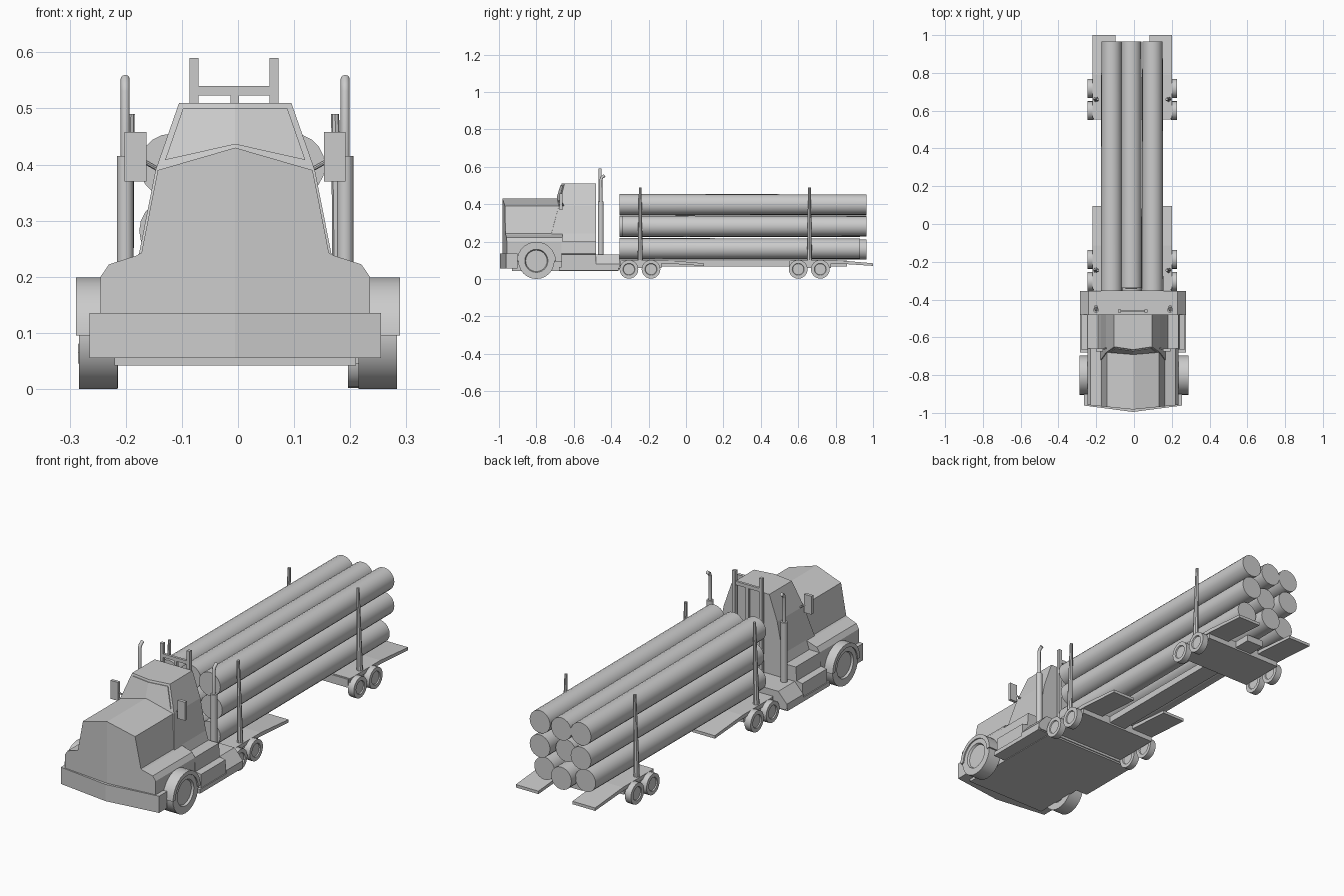
import bpy, bmesh, math
from mathutils import Matrix, Vector

if "Cube" in bpy.data.objects:
    bpy.data.objects.remove(bpy.data.objects["Cube"])

CX = -0.005  # centre line of the truck


def finish(name, bm, smooth=False):
    bmesh.ops.recalc_face_normals(bm, faces=bm.faces)
    me = bpy.data.meshes.new(name)
    bm.to_mesh(me)
    bm.free()
    ob = bpy.data.objects.new(name, me)
    bpy.context.collection.objects.link(ob)
    if smooth:
        bpy.ops.object.select_all(action='DESELECT')
        ob.select_set(True)
        bpy.context.view_layer.objects.active = ob
        bpy.ops.object.shade_smooth_by_angle(angle=math.radians(35))
    return ob


def box(name, x0, x1, y0, y1, z0, z1):
    bm = bmesh.new()
    bmesh.ops.create_cube(bm, size=1, matrix=Matrix.LocRotScale(
        ((x0 + x1) / 2, (y0 + y1) / 2, (z0 + z1) / 2), None, (x1 - x0, y1 - y0, z1 - z0)))
    return finish(name, bm)


def prism_x(name, pts, x0, x1, smooth=False):
    """Extrude a y,z outline along x."""
    bm = bmesh.new()
    f = bm.faces.new([bm.verts.new((x0, y, z)) for y, z in pts])
    r = bmesh.ops.extrude_face_region(bm, geom=[f])
    bmesh.ops.translate(bm, vec=(x1 - x0, 0, 0), verts=[v for v in r['geom'] if isinstance(v, bmesh.types.BMVert)])
    bm.faces.ensure_lookup_table()
    return finish(name, bm, smooth)


def half_loft(name, pts, front, back):
    """Extrude a half x,z outline along y with a shaped front, then mirror it."""
    bm = bmesh.new()
    a = [bm.verts.new((x, front(x, z), z)) for x, z in pts]
    b = [bm.verts.new((x, back, z)) for x, z in pts]
    bm.faces.new(a)
    bm.faces.new(b)
    n = len(pts)
    for i in range(n):
        j = (i + 1) % n
        if pts[i][0] > 0 or pts[j][0] > 0:
            bm.faces.new((a[i], a[j], b[j], b[i]))
    ob = finish(name, bm)
    ob.modifiers.new("mirror", 'MIRROR').use_clip = True
    ob.location.x = CX
    return ob


def rod(name, p, q, r1, r2, n=16):
    p, q = Vector(p), Vector(q)
    d = q - p
    bm = bmesh.new()
    bmesh.ops.create_cone(bm, cap_ends=True, segments=n, radius1=r1, radius2=r2, depth=d.length,
                          matrix=Matrix.Translation((p + q) / 2) @ d.to_track_quat('Z', 'Y').to_matrix().to_4x4())
    return finish(name, bm, True)


def wheel(name, x0, x1, y, z, r):
    bm = bmesh.new()
    bmesh.ops.create_cone(bm, cap_ends=True, segments=24, radius1=r, radius2=r, depth=x1 - x0,
                          matrix=Matrix.Translation(((x0 + x1) / 2, y, z)) @ Matrix.Rotation(math.pi / 2, 4, 'Y'))
    caps = [f for f in bm.faces if len(f.verts) > 4]
    bmesh.ops.inset_individual(bm, faces=caps, thickness=r * 0.36, depth=0)
    bmesh.ops.inset_individual(bm, faces=caps, thickness=r * 0.05, depth=-r * 0.1)
    return finish(name, bm, True)


# hood with fenders, and V-shaped bumper
half_loft("hood", [(0, .09), (.24, .09), (.24, .2), (.225, .222), (.175, .238), (.167, .243), (.138, .39), (0, .43)],
          lambda x, z: -.982 + .1 * x, -.66)
half_loft("bumper", [(0, .055), (.26, .055), (.26, .135), (0, .135)], lambda x, z: -.995 + .13 * x, -.90)

# cab with sloped V windshield
slope = lambda x, z: -.665 + .15 * x - .3 * (.51 - z)
half_loft("cab", [(0, .09), (.185, .09), (.185, .2), (.171, .243), (.142, .39), (.1, .51), (0, .51)], slope, -.48)
half_loft("windshield", [(0, .436), (.125, .408), (.093, .5), (0, .5)], lambda x, z: slope(x, z) - .004, -.62)

# chassis, cab steps and rear cab deck
box("chassis", CX - .215, CX + .215, -.93, -.36, .042, .09)
half_loft("side_step", [(0, .05), (.27, .05), (.28, .06), (.28, .08), (.235, .13), (0, .13)], lambda x, z: -.48, -.355)
half_loft("low_step", [(0, .045), (.28, .045), (.28, .065), (0, .065)], lambda x, z: -.68, -.36)
half_loft("door_step", [(0, .06), (.275, .06), (.275, .13), (.245, .135), (.24, .2), (0, .2)], lambda x, z: -.665, -.48)

# rack behind the cab
for x in (-.078, .064):
    box("rack_post", x - .008, x + .008, -.468, -.452, .13, .59)
box("rack_bar", -.078, .064, -.466, -.454, .523, .54)
box("rack_stub", -.013, .002, -.466, -.454, .13, .525)

# paired cab parts
for s in (-1, 1):
    xs = lambda a, b: sorted((CX + s * a, CX + s * b)) if s else None
    x0, x1 = sorted((s * .215, s * .283))
    wheel("front_wheel", x0, x1, -.8, .097, .097)
    # arch over the front wheel
    arc = [(math.cos(math.pi * i / 14), math.sin(math.pi * i / 14)) for i in range(15)]
    pts = [(-.8 + .104 * c, .095 + .104 * q) for c, q in arc] + [(-.8 + .085 * c, .095 + .085 * q) for c, q in arc[::-1]]
    x0, x1 = sorted((s * .235, s * .289))
    prism_x("wheel_arch", pts, x0, x1, True)
    # mirror on an arm
    x0, x1 = xs(.158, .197)
    box("side_mirror", x0, x1, -.675, -.66, .37, .458)
    rod("mirror_arm", (CX + s * .135, -.655, .39), (CX + s * .17, -.665, .41), .004, .004, 8)
    # exhaust stack: muffler and bent pipe
    ex = CX + s * .196
    rod("exhaust_muffler", (ex, -.455, .12), (ex, -.455, .415), .015, .015)
    cu = bpy.data.curves.new("exhaust_pipe", 'CURVE')
    cu.dimensions = '3D'
    cu.bevel_depth = .008
    cu.use_fill_caps = True
    path = [(ex, -.455, .41), (ex, -.455, .53), (ex, -.45, .543), (ex, -.435, .553)]
    sp = cu.splines.new('POLY')
    sp.points.add(len(path) - 1)
    for p, co in zip(sp.points, path):
        p.co = (*co, 1)
    ob = bpy.data.objects.new("exhaust_pipe", cu)
    bpy.context.collection.objects.link(ob)
    bpy.ops.object.select_all(action='DESELECT')
    ob.select_set(True)
    bpy.context.view_layer.objects.active = ob
    bpy.ops.object.convert(target='MESH')

# two log bogies: deck, wheels, stakes and rear flaps
TX = -.009
for tag, y in (("front", -.245), ("rear", .66)):
    box(tag + "_bogie_deck", TX - .205, TX + .205, y - .108, y + .115, .06, .1)
    for s in (-1, 1):
        for dy in (-.06, .058):
            x0, x1 = sorted((TX + s * .205, TX + s * .237))
            wheel(tag + "_bogie_wheel", x0, x1, y + dy, .052, .05)
        x0, x1 = sorted((TX + s * .09, TX + s * .21))
        prism_x(tag + "_bogie_flap", [(y - .1, .082), (y - .1, .102), (y + .13, .102), (y + .34, .084),
                                      (y + .34, .07), (y + .13, .084)], x0, x1)
        rod(tag + "_stake", (TX + s * .192, y, .09), (TX + s * .182, y, .49), .014, .007, 8)
box("centre_beam", TX - .045, TX + .045, -.36, .86, .068, .1)

# nine stacked logs
for r, z in enumerate((.162, .282, .398)):
    for c, x in enumerate((-.119, -.015, .098)):
        end = .93 if (r + c) % 3 == 2 - (c == 0) * 2 + 0 else .965
        rod("log", (x, -.355 + .015 * ((r + c) % 2), z), (x, end, z - .004 * (c == 1)), .057, .054, 20)
